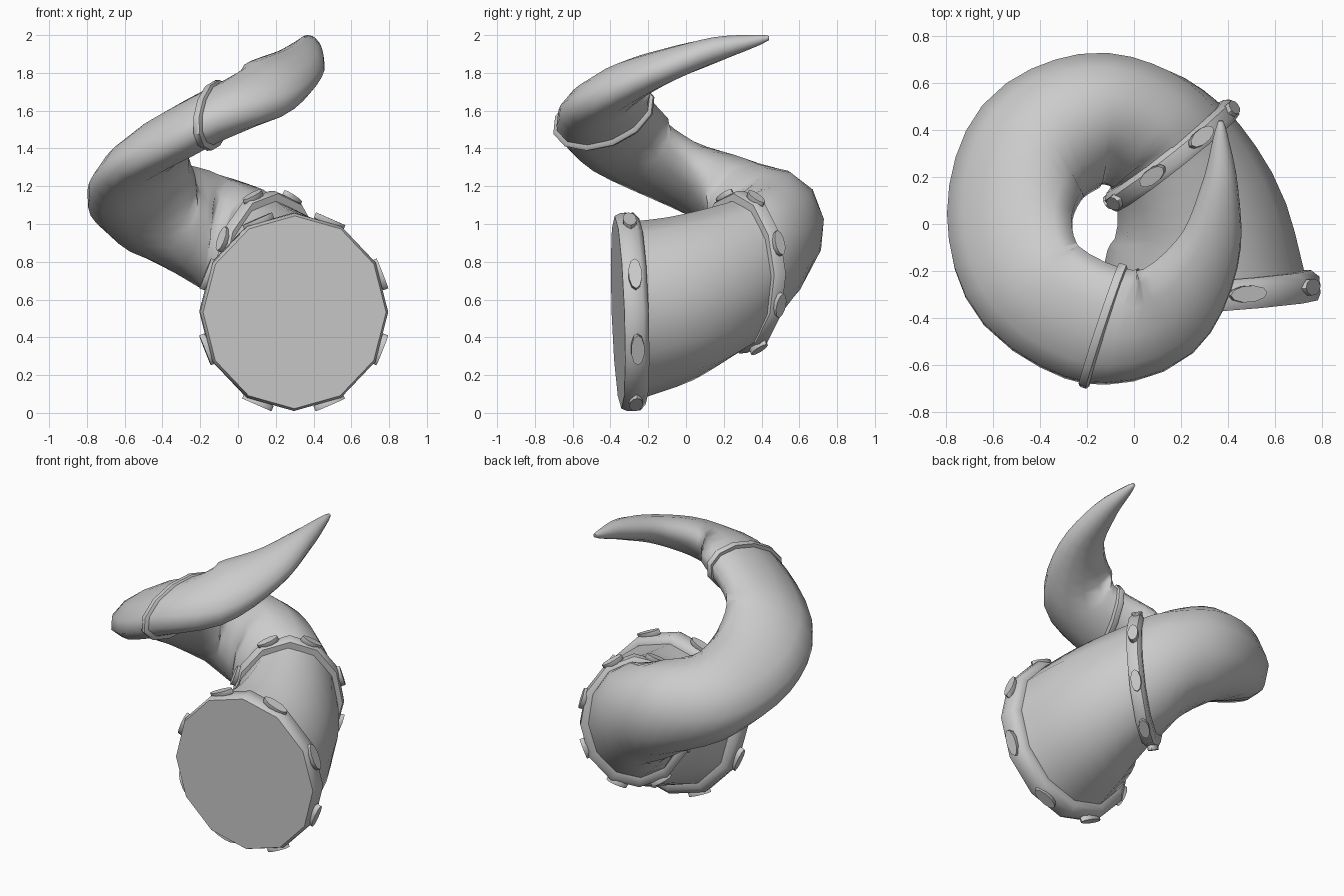
import bpy, bmesh, math
from mathutils import Vector, Matrix

if "Cube" in bpy.data.objects:
    bpy.data.objects.remove(bpy.data.objects["Cube"])

# horn stations: centre x, y, z, horizontal radius, vertical radius, outer-side drop
S = [(.295, -.295, .535, .445, .47, 0),
     (.275, .00, .61, .38, .435, 0),
     (.16, .295, .745, .30, .385, .01),
     (.02, .41, .87, .27, .335, .06),
     (-.19, .44, .98, .265, .31, .10),
     (-.43, .31, 1.09, .265, .24, .15),
     (-.53, .03, 1.24, .26, .155, .15),
     (-.44, -.26, 1.40, .26, .14, .12),
     (-.13, -.435, 1.575, .255, .145, .09),
     (.13, -.375, 1.705, .21, .125, .09),
     (.31, -.13, 1.825, .14, .09, .05),
     (.365, .15, 1.92, .077, .065, .01),
     (.37, .37, 1.97, .028, .027, 0),
     (.37, .44, 1.985, .007, .007, 0)]
# plane directions of the three collars
AXES = {0: (-.07, .99, .035), 2: (-.62, .78, .05), 8: (.95, -.31, .05)}


def station(t):
    """Catmull-Rom interpolation of all station values."""
    n = len(S) - 1
    i = min(int(t), n - 1)
    f = t - i
    p1, p2 = S[i], S[i + 1]
    p0 = S[i - 1] if i > 0 else tuple(2 * a - b for a, b in zip(p1, p2))
    p3 = S[i + 2] if i + 2 <= n else tuple(2 * b - a for a, b in zip(p1, p2))
    return [b + .5 * f * (c - a + f * (2*a - 5*b + 4*c - d + f * (3*(b - c) + d - a)))
            for a, b, c, d in zip(p0, p1, p2, p3)]


def frame(t):
    """Centre, unit tangent, outward and upward radius vectors at t."""
    s = station(t)
    n = len(S) - 1
    a, b = station(max(t - .05, 0)), station(min(t + .05, n))
    T = Vector((b[0] - a[0], b[1] - a[1], (b[2] - a[2]) * .25)).normalized()
    for k, axis in AXES.items():
        T = T.lerp(Vector(axis).normalized(), max(0, 1 - abs(t - k))).normalized()
    side = T.cross(Vector((0, 0, 1))).normalized()
    u = side * s[3] - Vector((0, 0, s[5]))
    v = u.cross(T).normalized() * s[4]
    return Vector(s[:3]), T, u, v


def loop_points(c, u, v, sides, grow=0.0):
    uu, vv = u + u.normalized() * grow, v + v.normalized() * grow
    return [c + uu * math.cos(k * math.tau / sides) + vv * math.sin(k * math.tau / sides)
            for k in range(sides)]


def add_loft(bm, loops):
    rows = [[bm.verts.new(p) for p in lp] for lp in loops]
    n = len(rows[0])
    for r, q in zip(rows, rows[1:]):
        for k in range(n):
            j = (k + 1) % n
            bm.faces.new((r[k], r[j], q[j], q[k]))
    bm.faces.new(rows[0])
    bm.faces.new(rows[-1])


def finish(name, bm, angle):
    bmesh.ops.recalc_face_normals(bm, faces=bm.faces)
    me = bpy.data.meshes.new(name)
    bm.to_mesh(me)
    bm.free()
    ob = bpy.data.objects.new(name, me)
    bpy.context.collection.objects.link(ob)
    bpy.ops.object.select_all(action='DESELECT')
    ob.select_set(True)
    bpy.context.view_layer.objects.active = ob
    bpy.ops.object.shade_smooth_by_angle(angle=math.radians(angle))


def band(name, t, half, height):
    """Rounded collar around the horn."""
    c, T, u, v = frame(t)
    prof = [(-half, -.02), (-half, height * .75), (-half * .55, height),
            (half * .55, height), (half, height * .4), (half, -.02)]
    bm = bmesh.new()
    add_loft(bm, [loop_points(c + T * o, u, v, 12, g) for o, g in prof])
    finish(name, bm, 50)


def studs(name, t, height, length, width, count=8):
    """Low oval studs spaced around a collar."""
    c, T, u, v = frame(t)
    bm = bmesh.new()
    uu, vv = u + u.normalized() * height, v + v.normalized() * height
    for k in range(count):
        a = (k + .5) * math.tau / count
        p = c + (uu * math.cos(a) + vv * math.sin(a)) * .98
        along = (vv * math.cos(a) - uu * math.sin(a)).normalized()
        out = along.cross(T).normalized()
        m = Matrix.Translation(p) @ Matrix((along, T, out)).transposed().to_4x4()
        add_loft(bm, [[m @ Vector((length * s * math.cos(q * math.tau / 10),
                                   width * s * math.sin(q * math.tau / 10), h))
                       for q in range(10)]
                      for h, s in ((-.02, 1), (.008, 1), (.018, .8))])
    finish(name, bm, 50)


# spiral horn body, few sides and smooth shaded
STEPS = 4
horn = bmesh.new()
add_loft(horn, [loop_points(*(frame(i / STEPS)[j] for j in (0, 2, 3)), 12, .004)
                for i in range((len(S) - 1) * STEPS + 1)])
finish("horn", horn, 70)

# base collar, middle collar and thin upper ring
band("base_band", 0, .065, .054)
band("middle_band", 2, .045, .045)
band("upper_ring", 8, .022, .024)

# decorative studs
studs("base_studs", 0, .054, .085, .036)
studs("middle_studs", 2, .045, .068, .032)
